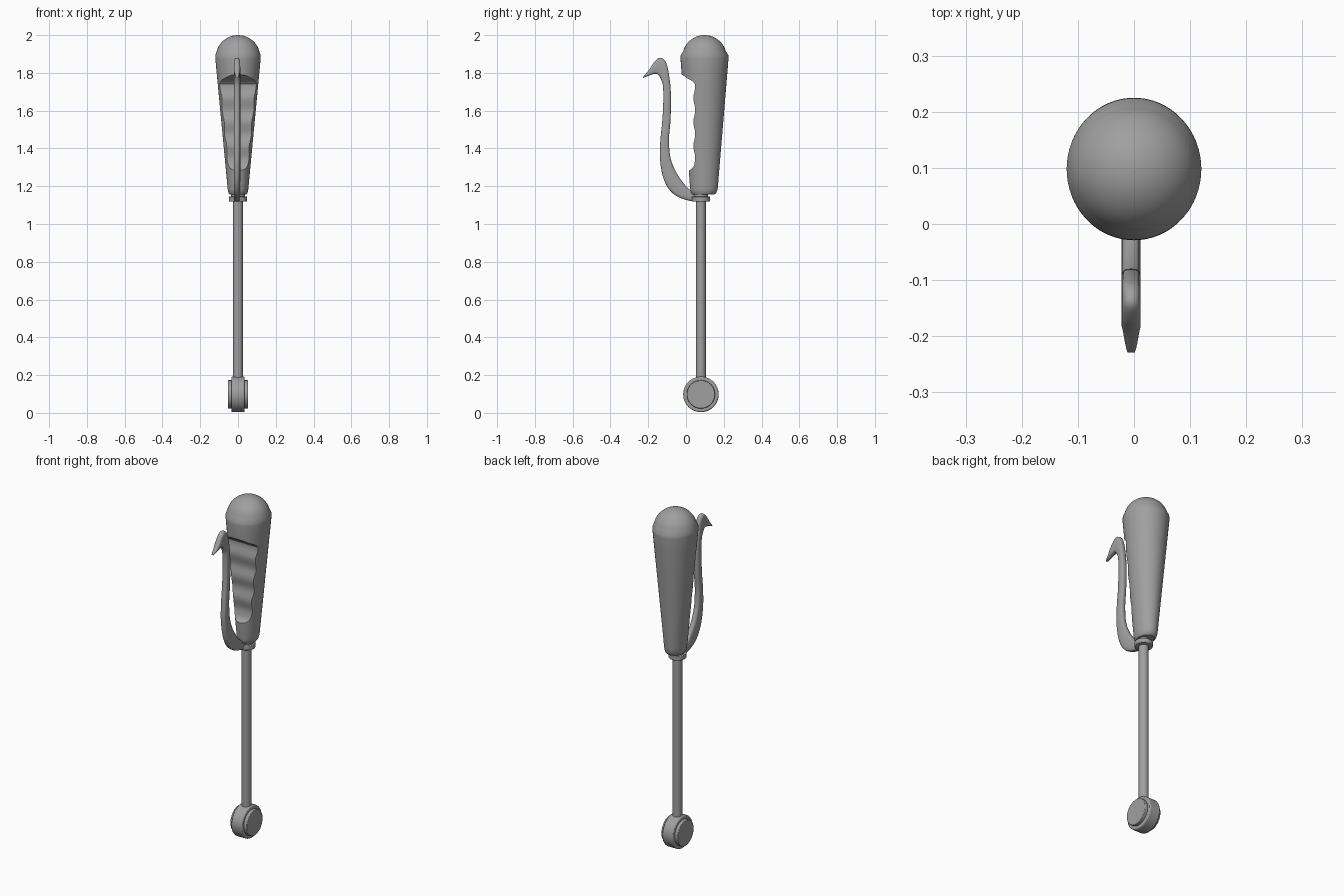
import bpy
import bmesh
from math import sin, cos, pi, radians, copysign
from mathutils import Vector

cube = bpy.data.objects.get("Cube")
if cube:
    bpy.data.objects.remove(cube, do_unlink=True)

grey = bpy.data.materials.new("plain grey")
grey.use_nodes = True
colour = (0.35, 0.35, 0.35, 1)
grey.diffuse_color = colour
grey.node_tree.nodes["Principled BSDF"].inputs["Base Color"].default_value = colour

SHAFT_Y = 0.079


def smooth(obj, angle=35):
    bpy.ops.object.select_all(action="DESELECT")
    obj.select_set(True)
    bpy.context.view_layer.objects.active = obj
    bpy.ops.object.shade_smooth_by_angle(angle=radians(angle))


def loft(name, rings):
    """Skin a list of equal-length closed rings and cap both ends."""
    bm = bmesh.new()
    loops = [[bm.verts.new(p) for p in ring] for ring in rings]
    n = len(loops[0])
    for a, b in zip(loops, loops[1:]):
        for i in range(n):
            j = (i + 1) % n
            bm.faces.new((a[i], a[j], b[j], b[i]))
    bm.faces.new(loops[0])
    bm.faces.new(loops[-1])
    bmesh.ops.recalc_face_normals(bm, faces=bm.faces)
    mesh = bpy.data.meshes.new(name)
    bm.to_mesh(mesh)
    bm.free()
    obj = bpy.data.objects.new(name, mesh)
    bpy.context.collection.objects.link(obj)
    mesh.materials.append(grey)
    return obj


def cylinder(name, radius, depth, z, along_x=False, bevel=0.0):
    turn = (0, pi / 2, 0) if along_x else (0, 0, 0)
    bpy.ops.mesh.primitive_cylinder_add(vertices=48, radius=radius, depth=depth,
                                        location=(0, SHAFT_Y, z), rotation=turn)
    obj = bpy.context.object
    obj.name = name
    obj.data.materials.append(grey)
    smooth(obj)
    if bevel:
        mod = obj.modifiers.new("soft rim", "BEVEL")
        mod.width = bevel
        mod.segments = 2
    return obj


def spline(points, steps):
    """Catmull-Rom interpolation through a list of vectors."""
    padded = [points[0]] + points + [points[-1]]
    result = []
    for a, b, c, d in zip(padded, padded[1:], padded[2:], padded[3:]):
        for s in range(steps):
            t = s / steps
            result.append(b + (c - a) * t / 2
                          + (a - b * 2.5 + c * 2 - d / 2) * t * t
                          + (b * 1.5 - a / 2 - c * 1.5 + d / 2) * t ** 3)
    return result + [points[-1]]


# Tapered grip with a domed end: height, centre y, half width, half depth
stations = [(1.155, 0.092, 0.044, 0.056), (1.163, 0.093, 0.05, 0.066),
            (1.18, 0.095, 0.054, 0.072), (1.2, 0.095, 0.056, 0.074)]
for i in range(1, 11):
    t = i / 10
    stations.append((1.2 + 0.675 * t, 0.095 + 0.003 * t,
                     0.056 + 0.064 * t, 0.074 + 0.053 * t))
stations.append((1.893, 0.098, 0.12, 0.126))
for i in range(1, 13):
    a = radians(8 + 81 * i / 12)
    stations.append((1.885 + 0.115 * sin(a), 0.098, 0.117 * cos(a), 0.117 * cos(a)))
angles = [2 * pi * i / 64 for i in range(64)]
grip = loft("grip", [[(rx * cos(a), y + ry * sin(a), z) for a in angles]
                     for z, y, rx, ry in stations])

# Finger grooves cut straight across the front of the grip
edge = [(-0.2, 1.8), (-0.03, 1.795), (-0.015, 1.787), (0.005, 1.772),
        (0.025, 1.762), (0.038, 1.752)]
for i in range(45):
    z = 1.74 - 0.43 * i / 44
    edge.append((0.044 + 0.005 * cos(2 * pi * (z - 1.73) / 0.127), z))
edge += [(0.035, 1.297), (0.02, 1.285), (0, 1.28), (-0.2, 1.28)]
cutter = loft("groove_cutter", [[(x, y, z) for y, z in edge] for x in (-0.2, 0.2)])
cutter.hide_render = True
cut = grip.modifiers.new("finger grooves", "BOOLEAN")
cut.operation = "DIFFERENCE"
cut.solver = "EXACT"
cut.object = cutter
bpy.context.view_layer.objects.active = grip
bpy.ops.object.modifier_apply(modifier=cut.name)
bpy.data.objects.remove(cutter, do_unlink=True)
smooth(grip)

# Neck, ferrule and shaft
cylinder("neck", 0.038, 0.04, 1.15)
cylinder("ferrule", 0.048, 0.028, 1.132, bevel=0.003)
cylinder("shaft", 0.026, 0.97, 0.65)

# Round head lying sideways, with a raised disc on each face
cylinder("head_drum", 0.094, 0.07, 0.098, along_x=True, bevel=0.006)
cylinder("head_discs", 0.075, 0.107, 0.098, along_x=True, bevel=0.003)

# Hooked lever: outer edge and inner edge (y, z) at each station
lever_edges = [(-.228, 1.777, -.229, 1.773), (-.193, 1.82, -.183, 1.79),
               (-.17, 1.855, -.157, 1.795), (-.14, 1.88, -.142, 1.783),
               (-.108, 1.86, -.13, 1.76), (-.09, 1.79, -.122, 1.73),
               (-.08, 1.69, -.12, 1.66), (-.082, 1.55, -.125, 1.55),
               (-.09, 1.45, -.135, 1.45), (-.082, 1.35, -.138, 1.35),
               (-.05, 1.27, -.122, 1.25), (0, 1.2, -.087, 1.18),
               (.03, 1.175, -.035, 1.14), (.06, 1.16, .03, 1.12)]
outer = spline([Vector((0, e[0], e[1])) for e in lever_edges], 5)
inner = spline([Vector((0, e[2], e[3])) for e in lever_edges], 5)


def squarish(v):
    return copysign(abs(v) ** 0.6, v)


rings = []
for i, (o, n) in enumerate(zip(outer, inner)):
    half_width = 0.017 * min(1, 0.25 + i / 8) ** 0.7
    rings.append([(o + n) / 2 + (o - n) / 2 * squarish(cos(a))
                  + Vector((half_width * squarish(sin(a)) - 0.005, 0, 0))
                  for a in angles[::4]])
lever = loft("hooked_lever", rings)
smooth(lever, 50)
